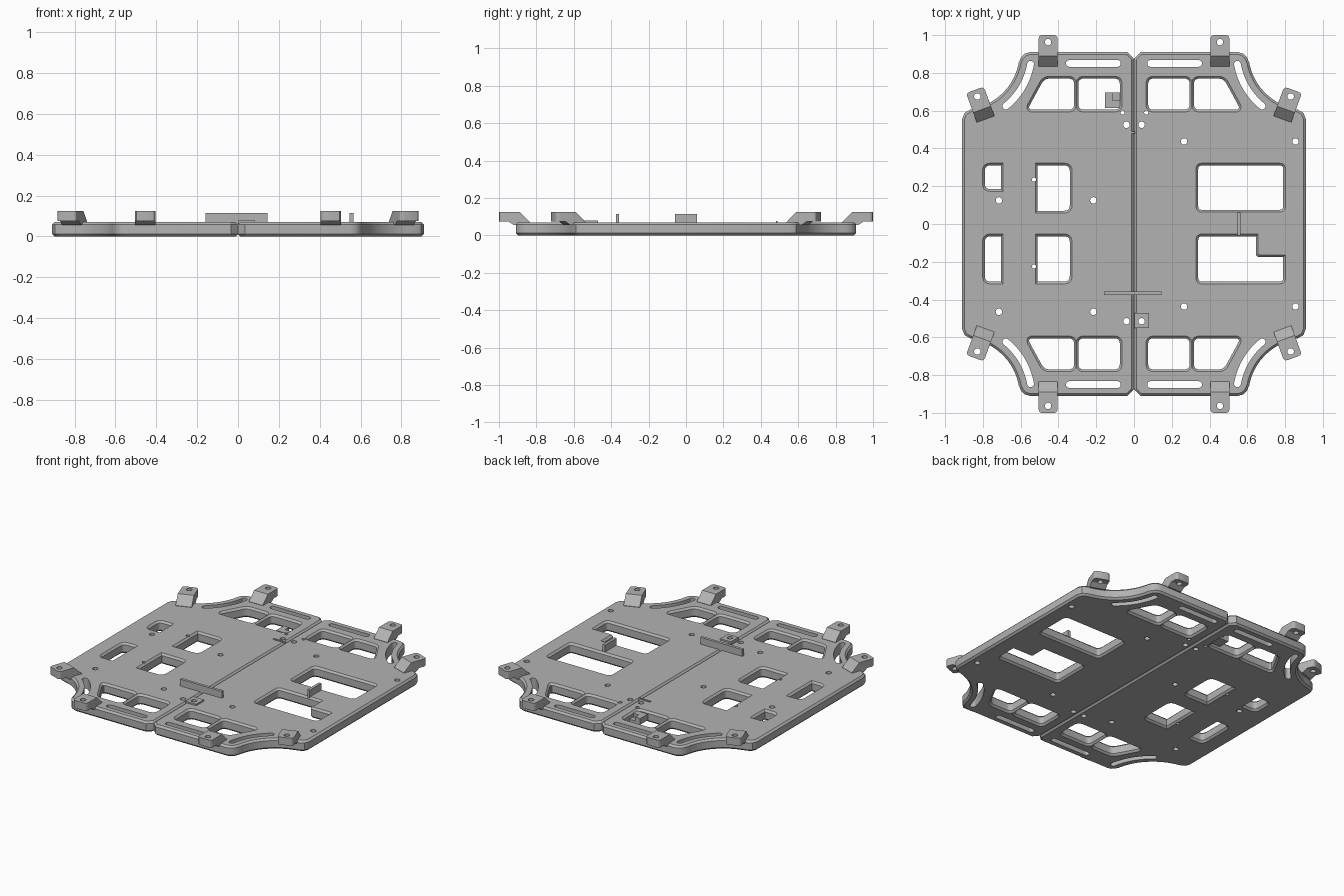
import bpy, bmesh, math
from mathutils import Vector, Matrix

if "Cube" in bpy.data.objects:
    bpy.data.objects.remove(bpy.data.objects["Cube"])

TOP, CHAMFER = 0.07, 0.012
SIGNS = (1, -1)

grey = bpy.data.materials.new("plate_grey")
grey.use_nodes = True
GREY = (0.45, 0.45, 0.45, 1)
grey.diffuse_color = GREY
grey.node_tree.nodes["Principled BSDF"].inputs["Base Color"].default_value = GREY


def add_object(name, mesh):
    obj = bpy.data.objects.new(name, mesh)
    bpy.context.collection.objects.link(obj)
    mesh.materials.clear()
    mesh.materials.append(grey)
    return obj


def from_bmesh(name, bm):
    bmesh.ops.recalc_face_normals(bm, faces=bm.faces)
    mesh = bpy.data.meshes.new(name)
    bm.to_mesh(mesh)
    bm.free()
    return add_object(name, mesh)


def arc(cx, cy, r, start, end, steps):
    angles = [math.radians(start + (end - start) * i / steps) for i in range(steps + 1)]
    return [(cx + r * math.cos(a), cy + r * math.sin(a)) for a in angles]


def rounded(corners, radius=0.03, sharp=()):
    """Round every corner of a polygon, apart from the sharp ones."""
    out = []
    for i, c in enumerate(corners):
        p = Vector(c)
        if i in sharp:
            out.append(tuple(p))
            continue
        a = p + (Vector(corners[i - 1]) - p).normalized() * radius
        b = p + (Vector(corners[(i + 1) % len(corners)]) - p).normalized() * radius
        for k in range(6):
            t = k / 5
            out.append(tuple(a * (1 - t) ** 2 + p * 2 * t * (1 - t) + b * t * t))
    return out


def rect(x0, x1, y0, y1):
    return [(x0, y0), (x1, y0), (x1, y1), (x0, y1)]


def prism(bm, loop, z0, z1):
    verts = [bm.verts.new((x, y, z0)) for x, y in loop]
    face = bm.faces.new(verts)
    new = bmesh.ops.extrude_face_region(bm, geom=[face])["geom"]
    top = [v for v in new if isinstance(v, bmesh.types.BMVert)]
    bmesh.ops.translate(bm, verts=top, vec=(0, 0, z1 - z0))


def box(name, x0, x1, y0, y1, z0, z1):
    bm = bmesh.new()
    prism(bm, rect(x0, x1, y0, y1), z0, z1)
    return from_bmesh(name, bm)


def plate(name, loops):
    """Chamfered flat plate: the first loop is the outline, the rest are windows."""
    curve = bpy.data.curves.new(name, "CURVE")
    curve.dimensions, curve.fill_mode = "2D", "BOTH"
    curve.extrude = TOP / 2 - CHAMFER
    curve.bevel_depth, curve.offset, curve.bevel_resolution = CHAMFER, -CHAMFER, 0
    for loop in loops:
        spline = curve.splines.new("POLY")
        spline.points.add(len(loop) - 1)
        for point, (x, y) in zip(spline.points, loop):
            point.co = (x, y, 0, 1)
        spline.use_cyclic_u = True
    helper = bpy.data.objects.new(name + "_curve", curve)
    bpy.context.collection.objects.link(helper)
    graph = bpy.context.evaluated_depsgraph_get()
    mesh = bpy.data.meshes.new_from_object(helper.evaluated_get(graph))
    bpy.data.objects.remove(helper)
    bm = bmesh.new()
    bm.from_mesh(mesh)
    bmesh.ops.remove_doubles(bm, verts=bm.verts, dist=0.0002)
    bmesh.ops.dissolve_limit(bm, angle_limit=0.01, verts=bm.verts, edges=bm.edges)
    bmesh.ops.translate(bm, verts=bm.verts, vec=(0, 0, TOP / 2))
    return from_bmesh(name, bm)


# Outline of one half, with scooped corners and a notch at the seam
quarter = [(0, 0.875), (0.035, 0.91), (0.55, 0.91), (0.578, 0.902), (0.597, 0.883)]
quarter += arc(0.91, 0.91, 0.305, 190, 255, 14)
quarter += [(0.87, 0.604), (0.897, 0.588), (0.91, 0.555)]
half = quarter + [(x, -y) for x, y in reversed(quarter)]

# Windows shared by both halves, then the ones of each side
shared = []
for s in SIGNS:
    shared.append(rounded([(x, s * y) for x, y in rect(0.075, 0.295, 0.605, 0.77)]))
    shared.append(rounded([(0.317, s * 0.605), (0.565, s * 0.605),
                           (0.475, s * 0.77), (0.317, s * 0.77)]))
left_windows = [
    rounded(rect(0.34, 0.79, 0.075, 0.31), 0.02),
    rounded([(0.34, -0.305), (0.79, -0.305), (0.79, -0.175), (0.645, -0.175),
             (0.645, -0.065), (0.34, -0.065)], 0.02, sharp=(2, 4)),
]
right_windows = [
    rounded(rect(-0.79, -0.705, 0.185, 0.31), sharp=(1, 2)),
    rounded(rect(-0.79, -0.705, -0.305, -0.065), sharp=(1, 2)),
    rounded(rect(-0.51, -0.34, 0.07, 0.31), sharp=(0, 3)),
    rounded(rect(-0.51, -0.34, -0.305, -0.065), sharp=(0, 3)),
]


def flip(loop):
    return [(-x, y) for x, y in reversed(loop)]


drilled = [
    plate("left_plate", [half] + shared + left_windows),
    plate("right_plate", [flip(half)] + [flip(w) for w in shared] + right_windows),
]

# Raised pad beside the seam
drilled.append(box("seam_pad", 0.002, 0.08, -0.55, -0.47, TOP - 0.01, TOP + 0.01))

# Stepped mounting tabs around the rim, profile runs outward along y
TAB = [(0, 0.125), (-0.11, 0.125), (-0.165, 0.072), (-0.165, 0.06),
       (-0.08, 0.055), (-0.05, 0.075), (0, 0.075)]
tab_holes = []


def tab(name, x, y, tilt, sx, sy):
    bm = bmesh.new()
    face = bm.faces.new([bm.verts.new((-0.05, py, pz)) for py, pz in TAB])
    new = bmesh.ops.extrude_face_region(bm, geom=[face])["geom"]
    side = [v for v in new if isinstance(v, bmesh.types.BMVert)]
    bmesh.ops.translate(bm, verts=side, vec=(0.1, 0, 0))
    ends = [e for e in bm.edges if all(abs(v.co.y) < 0.001 for v in e.verts)
            and abs(e.verts[0].co.x - e.verts[1].co.x) < 0.001]
    bmesh.ops.bevel(bm, geom=ends, offset=0.018, segments=3, profile=0.5, affect="EDGES")
    place = (Matrix.Diagonal((sx, sy, 1, 1)) @ Matrix.Translation((x, y, 0))
             @ Matrix.Rotation(-math.radians(tilt), 4, "Z"))
    bm.transform(place)
    tab_holes.append(tuple((place @ Vector((0, -0.037, 0))).xy))
    drilled.append(from_bmesh(name, bm))


for sx, side in zip(SIGNS, ("left", "right")):
    for sy, end in zip(SIGNS, ("back", "front")):
        tab(f"{end}_{side}_end_tab", 0.455, 1.0, 0, sx, sy)
        tab(f"{end}_{side}_corner_tab", 0.842, 0.71, 20, sx, sy)

# Cutter for the bolt holes, straight slots and curved corner slots
cutter_bm = bmesh.new()
bolts = [(sx * 0.04, y) for sx in SIGNS for y in (0.525, -0.515)]
bolts += [(x, s * 0.437) for x in (0.265, 0.855) for s in SIGNS]
bolts += [(x, y) for x in (-0.715, -0.215) for y in (0.125, -0.465)]
pins = [(-0.53, 0.235), (-0.53, -0.225), (-0.06, 0.59), (0.065, 0.59)]
for points, r in ((bolts + tab_holes, 0.017), (pins, 0.011)):
    for x, y in points:
        prism(cutter_bm, arc(x, y, r, 0, 345, 23), -0.1, 0.3)
W = 0.018
slot = arc(0.088, 0.85, W, 90, 270, 8) + arc(0.342, 0.85, W, -90, 90, 8)
a0, a1 = 190, 231
R = 0.368
ends = [(0.91 + R * math.cos(math.radians(a)), 0.91 + R * math.sin(math.radians(a)))
        for a in (a0, a1)]
curved = (arc(0.91, 0.91, R + W, a0, a1, 14) + arc(*ends[1], W, a1, a1 + 180, 8)[1:]
          + arc(0.91, 0.91, R - W, a1, a0, 14)[1:] + arc(*ends[0], W, a0 + 180, a0 + 360, 8)[1:-1])
for loop in (slot, curved):
    for sx in SIGNS:
        for sy in SIGNS:
            prism(cutter_bm, [(sx * x, sy * y) for x, y in loop], -0.1, 0.3)
cutter = from_bmesh("hole_cutter", cutter_bm)
cutter.hide_render = True
cutter.hide_viewport = True

for obj in drilled:
    mod = obj.modifiers.new("holes", "BOOLEAN")
    mod.operation, mod.solver, mod.object = "DIFFERENCE", "EXACT", cutter

# Upright ribs and the small stepped block in the back right window
box("cross_rib", -0.16, 0.145, -0.375, -0.357, TOP - 0.01, 0.115)
box("short_rib", 0.547, 0.565, -0.06, 0.06, TOP - 0.01, 0.115)
box("seam_rib", -0.08, 0.005, 0.48, 0.49, TOP - 0.01, TOP + 0.006)
box("window_step_low", -0.153, -0.07, 0.615, 0.655, 0.02, 0.06)
box("window_step_high", -0.153, -0.115, 0.655, 0.695, 0.02, 0.06)
box("window_step_floor", -0.115, -0.07, 0.655, 0.695, 0.02, 0.035)

# Smooth the rounded walls and keep the crisp edges
for obj in bpy.context.scene.objects:
    obj.select_set(obj in drilled)
bpy.context.view_layer.objects.active = drilled[0]
bpy.ops.object.shade_smooth_by_angle(angle=math.radians(30))
